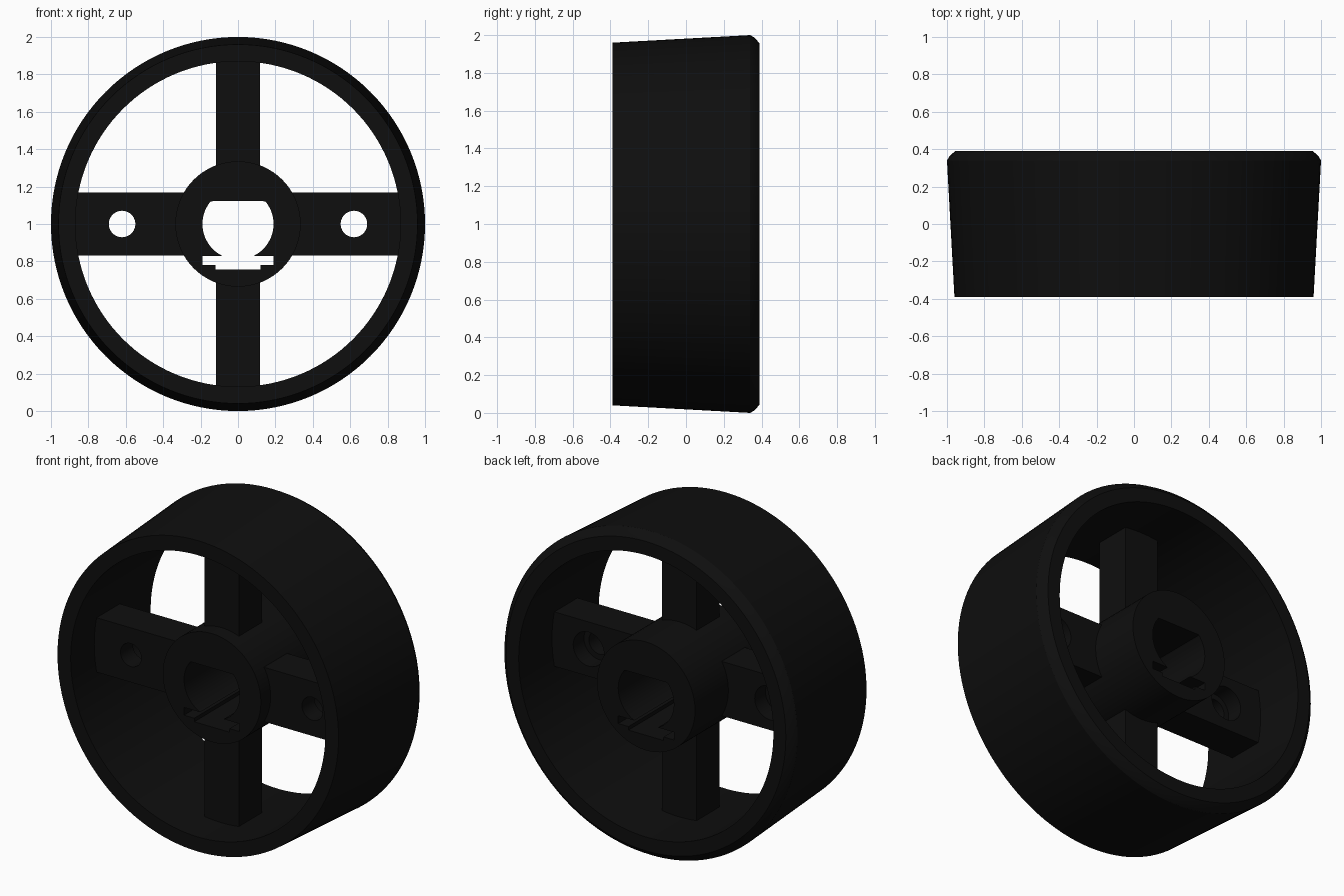
import bpy, bmesh, math
from mathutils import Matrix

old = bpy.data.objects.get("Cube")
if old:
    bpy.data.objects.remove(old, do_unlink=True)

AXLE_Z = 1.0
SEGMENTS = 128

black = bpy.data.materials.new("black_plastic")
black.use_nodes = True
colour = (0.0045, 0.0045, 0.0045, 1)
black.diffuse_color = colour
black.node_tree.nodes["Principled BSDF"].inputs["Base Color"].default_value = colour


def finish(bm, name):
    """Turn a bmesh built around the axle into an object."""
    bmesh.ops.recalc_face_normals(bm, faces=bm.faces)
    bmesh.ops.translate(bm, verts=bm.verts, vec=(0, 0, AXLE_Z))
    mesh = bpy.data.meshes.new(name)
    bm.to_mesh(mesh)
    bm.free()
    mesh.materials.append(black)
    obj = bpy.data.objects.new(name, mesh)
    bpy.context.collection.objects.link(obj)
    return obj


def lathe(name, profile):
    """Spin a closed (radius, y) profile around the axle."""
    bm = bmesh.new()
    rings = []
    for i in range(SEGMENTS):
        a = math.tau * i / SEGMENTS
        rings.append([bm.verts.new((r * math.cos(a), y, r * math.sin(a))) for r, y in profile])
    n = len(profile)
    for i in range(SEGMENTS):
        a, b = rings[i], rings[(i + 1) % SEGMENTS]
        for j in range(n):
            k = (j + 1) % n
            bm.faces.new((a[j], a[k], b[k], b[j]))
    return finish(bm, name)


def box(name, x, y, z):
    """Box from (min, max) ranges, z measured from the axle."""
    bm = bmesh.new()
    size = Matrix.Diagonal((x[1] - x[0], y[1] - y[0], z[1] - z[0], 1))
    middle = Matrix.Translation((sum(x) / 2, sum(y) / 2, sum(z) / 2))
    bmesh.ops.create_cube(bm, size=1, matrix=middle @ size)
    return finish(bm, name)


def rod(name, radius, y, x=0, top=None):
    """Rod along y, optionally flattened at a height above the axle."""
    bm = bmesh.new()
    place = Matrix.Translation((x, sum(y) / 2, 0)) @ Matrix.Rotation(math.pi / 2, 4, 'X')
    bmesh.ops.create_cone(bm, cap_ends=True, segments=64, radius1=radius, radius2=radius,
                          depth=y[1] - y[0], matrix=place)
    if top is not None:
        for v in bm.verts:
            v.co.z = min(v.co.z, top)
    return finish(bm, name)


def select_only(obj):
    bpy.ops.object.select_all(action='DESELECT')
    obj.select_set(True)
    bpy.context.view_layer.objects.active = obj


def cut(obj, cutter):
    select_only(obj)
    mod = obj.modifiers.new("cut", 'BOOLEAN')
    mod.operation = 'DIFFERENCE'
    mod.solver = 'EXACT'
    mod.object = cutter
    bpy.ops.object.modifier_apply(modifier=mod.name)
    bpy.data.objects.remove(cutter, do_unlink=True)


# Tapered rim with a chamfered back edge
rim = lathe("rim", [(0.87, -0.39), (0.96, -0.39), (1.0, 0.34), (0.985, 0.365),
                    (0.955, 0.39), (0.87, 0.39)])

# Hub with a flat-topped bore and a stepped keyway
hub = rod("hub", 0.335, (-0.255, 0.39))
THROUGH = (-0.6, 0.6)
cut(hub, rod("bore_cutter", 0.19, THROUGH, top=0.122))
cut(hub, box("slot_cutter", (-0.19, 0.19), THROUGH, (-0.22, -0.172)))
cut(hub, box("key_cutter", (-0.12, 0.12), THROUGH, (-0.242, -0.2)))

# Four spokes, the side pair drilled and counterbored from the back
SPOKE_Y = (-0.16, 0.065)
parts = [rim, hub]
for side, word in ((1, "left"), (-1, "right")):
    spoke = box(word + "_spoke", sorted((side * 0.285, side * 0.9)), SPOKE_Y, (-0.168, 0.168))
    cut(spoke, rod("hole_cutter", 0.071, THROUGH, x=side * 0.62))
    cut(spoke, rod("counterbore_cutter", 0.105, (-0.04, 0.3), x=side * 0.62))
    parts.append(spoke)
for side, word in ((1, "upper"), (-1, "lower")):
    parts.append(box(word + "_spoke", (-0.118, 0.118), SPOKE_Y,
                     sorted((side * 0.3, side * 0.9))))

for part in parts:
    select_only(part)
    bpy.ops.object.shade_smooth_by_angle(angle=math.radians(25))
